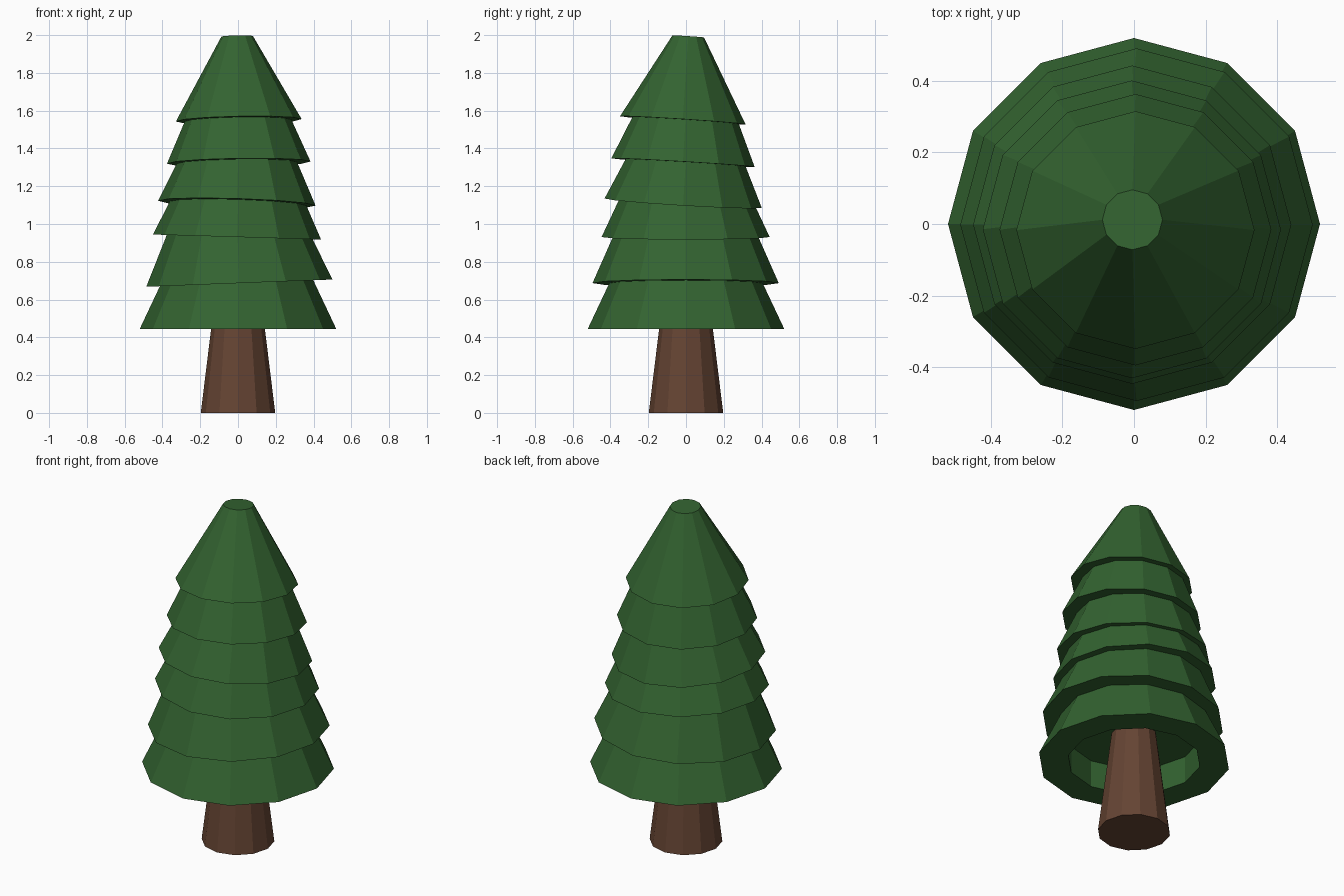
import bpy, bmesh
from math import cos, sin, tau
from mathutils import Vector, Matrix

if "Cube" in bpy.data.objects:
    bpy.data.objects.remove(bpy.data.objects["Cube"])

SIDES = 12


def material(name, color):
    m = bpy.data.materials.new(name)
    m.diffuse_color = (*color, 1)
    m.use_nodes = True
    m.node_tree.nodes["Principled BSDF"].inputs["Base Color"].default_value = m.diffuse_color
    return m


def lathe(name, profile, mat, base=(0, 0, 0), slope=(0, 0)):
    """Capped 12-sided solid from (radius, height) rings, tilted about its base."""
    bm = bmesh.new()
    rings = [[bm.verts.new((r * cos(tau * i / SIDES), r * sin(tau * i / SIDES), z))
              for i in range(SIDES)] for r, z in profile]
    for a, b in zip(rings, rings[1:]):
        for i in range(SIDES):
            j = (i + 1) % SIDES
            bm.faces.new((a[i], a[j], b[j], b[i]))
    bm.faces.new(rings[0][::-1])
    bm.faces.new(rings[-1])
    bmesh.ops.recalc_face_normals(bm, faces=bm.faces)
    me = bpy.data.meshes.new(name)
    bm.to_mesh(me)
    bm.free()
    ob = bpy.data.objects.new(name, me)
    bpy.context.collection.objects.link(ob)
    me.materials.append(mat)
    normal = Vector((-slope[0], -slope[1], 1))
    tilt = Vector((0, 0, 1)).rotation_difference(normal).to_matrix().to_4x4()
    ob.matrix_world = Matrix.Translation(base) @ tilt
    return ob


green = material("needles", (0.033, 0.125, 0.03))
brown = material("bark", (0.13, 0.058, 0.033))

# trunk
lathe("trunk", [(0.197, 0), (0.122, 0.61)], brown)

# lowest branches, hollowed underneath
lathe("branch_tier_1", [(0.36, 0.16), (0.36, 0), (0.52, 0), (0.388, 0.28)],
      green, (0, 0, 0.445))

# upper tiers: base centre, base radius, top radius, height, slope of the base in x and y
tiers = [
    ((0.007, -0.002, 0.687), 0.493, 0.365, 0.29, (0.039, 0.0)),
    ((-0.005, -0.002, 0.931), 0.445, 0.335, 0.235, (-0.03, 0.0)),
    ((-0.006, -0.015, 1.110), 0.417, 0.295, 0.265, (-0.031, -0.06)),
    ((0.004, -0.016, 1.325), 0.380, 0.264, 0.265, (0.015, -0.06)),
    ((0.004, -0.017, 1.549), 0.333, 0.084, 0.445, (0.019, -0.065)),
]
for n, (base, r0, r1, h, slope) in enumerate(tiers, 2):
    lathe(f"branch_tier_{n}", [(r0, 0), (r1, h)], green, base, slope)
